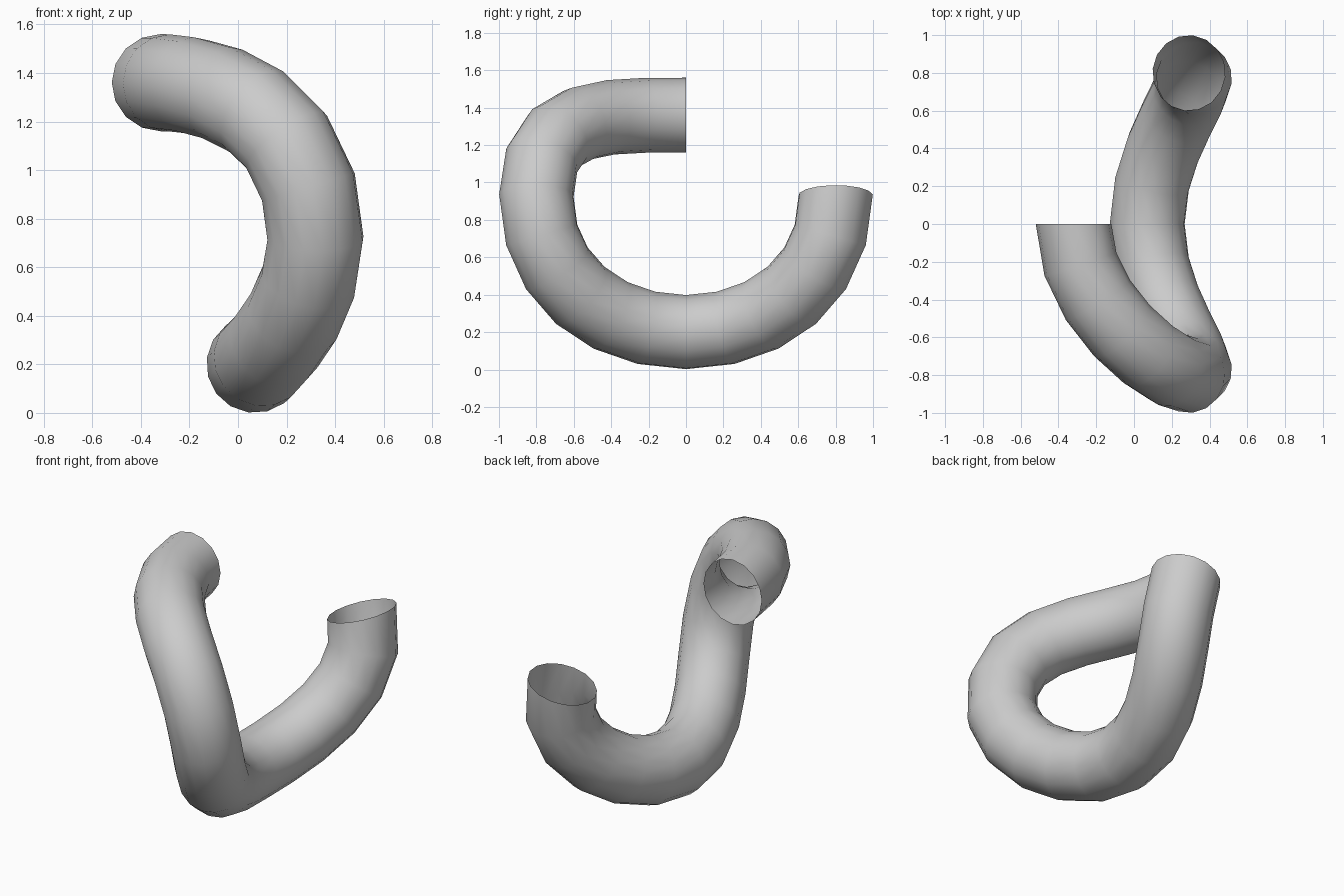
import bpy
from mathutils import Vector

cube = bpy.data.objects.get("Cube")
if cube:
    bpy.data.objects.remove(cube, do_unlink=True)

# Plain grey material
grey = bpy.data.materials.new("plain grey")
grey.use_nodes = True
colour = (0.6, 0.6, 0.6, 1)
grey.diffuse_color = colour
grey.node_tree.nodes["Principled BSDF"].inputs["Base Color"].default_value = colour

# Path knots with their forward handle offsets: top end, front bend, bottom, rear end
knots = [
    ((-0.32, 0, 1.36), (0, -0.44, 0)),
    ((0.29, -0.8, 0.93), (0.13, 0, -0.45)),
    ((0.07, 0, 0.2), (0, 0.44, 0)),
    ((0.29, 0.8, 0.93), (-0.13, 0, 0.45)),
]

# Open round tube swept along the path
curve = bpy.data.curves.new("bent_tube", "CURVE")
curve.dimensions = "3D"
curve.resolution_u = 6
curve.bevel_depth = 0.2
curve.bevel_resolution = 6
curve.use_fill_caps = False
spline = curve.splines.new("BEZIER")
spline.bezier_points.add(len(knots) - 1)
for point, (co, handle) in zip(spline.bezier_points, knots):
    point.handle_left_type = point.handle_right_type = "FREE"
    point.co = co
    point.handle_right = Vector(co) + Vector(handle)
    point.handle_left = Vector(co) - Vector(handle)
curve.materials.append(grey)

tube = bpy.data.objects.new("bent_tube", curve)
bpy.context.collection.objects.link(tube)
bpy.ops.object.select_all(action="DESELECT")
tube.select_set(True)
bpy.context.view_layer.objects.active = tube
bpy.ops.object.convert(target="MESH")
bpy.ops.object.shade_smooth_by_angle()
